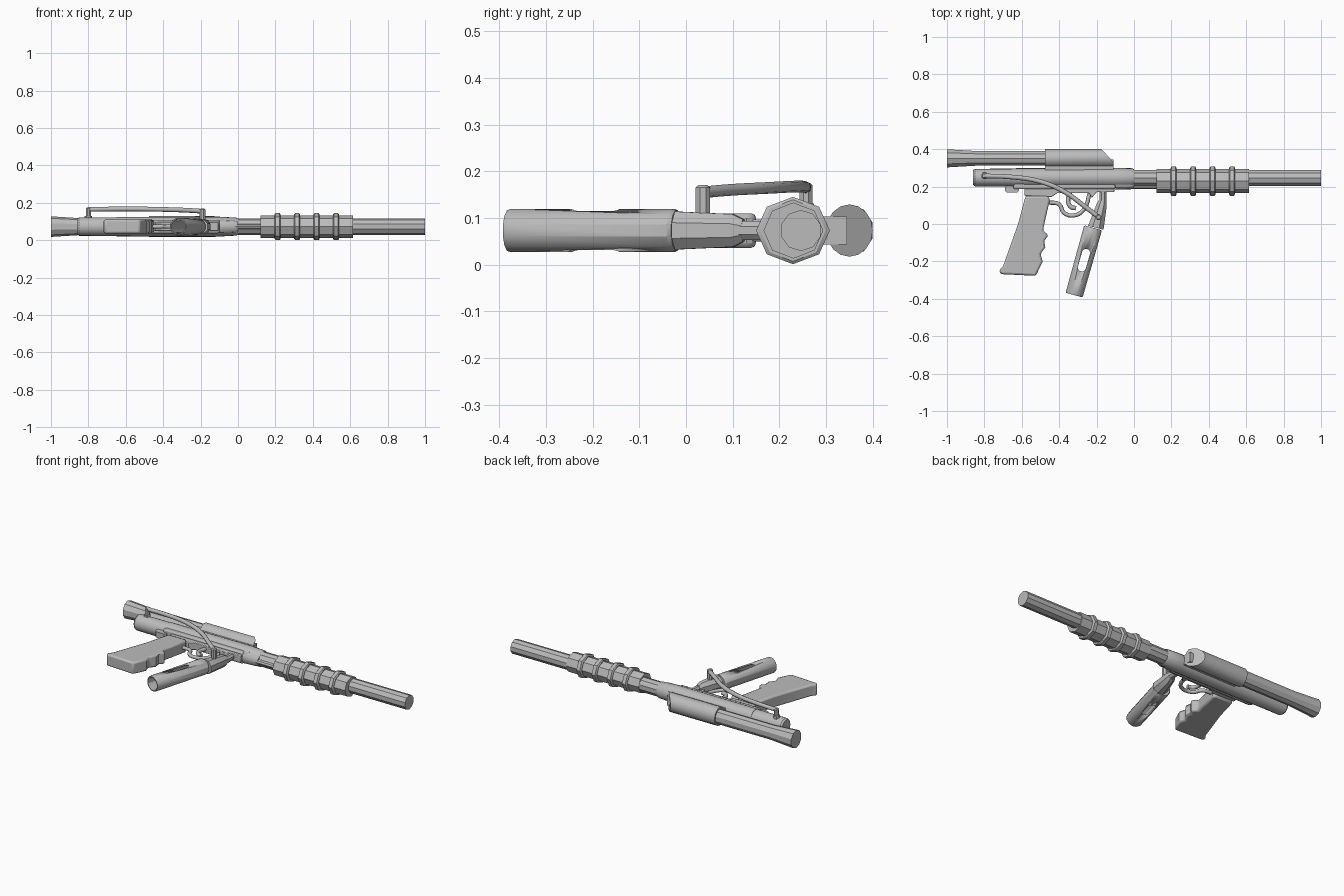
import bpy, math
from mathutils import Vector, Matrix

cube = bpy.data.objects.get("Cube")
if cube:
    bpy.data.objects.remove(cube, do_unlink=True)

grey = bpy.data.materials.new("plain grey")
grey.use_nodes = True
grey.diffuse_color = (0.5, 0.5, 0.5, 1)
grey.node_tree.nodes["Principled BSDF"].inputs["Base Color"].default_value = (0.5, 0.5, 0.5, 1)
MID = 0.073  # height of the centre plane


def make(name, verts, faces, matrix=Matrix(), bevel=0):
    me = bpy.data.meshes.new(name)
    me.from_pydata(verts, [], faces)
    me.transform(matrix)
    me.materials.append(grey)
    me.shade_smooth()
    me.set_sharp_from_angle(angle=math.radians(30))
    ob = bpy.data.objects.new(name, me)
    bpy.context.collection.objects.link(ob)
    if bevel:
        mod = ob.modifiers.new("soft edges", "BEVEL")
        mod.width, mod.segments, mod.limit_method = bevel, 2, "ANGLE"
        mod.angle_limit = math.radians(50)
    return ob


def loft(name, stations, n, start=(0, 0, MID), way=(1, 0, 0), turn=0.0):
    """Tube along a direction; stations are (distance, half width, half height)."""
    verts = []
    for s, w, h in stations:
        for i in range(n):
            a = 2 * math.pi * (i + turn) / n
            verts.append((s, w * math.cos(a), h * math.sin(a)))
    faces = [(k * n + i, k * n + (i + 1) % n, (k + 1) * n + (i + 1) % n, (k + 1) * n + i)
             for k in range(len(stations) - 1) for i in range(n)]
    faces = [f[::-1] for f in faces]
    last = (len(stations) - 1) * n
    faces += [tuple(range(n))[::-1], tuple(range(last, last + n))]
    for k, f in enumerate(faces):
        if len(f) == 4 and k < last:
            faces[k] = f[::-1]
    x = Vector(way).normalized()
    up = Vector((0, 0, 1)) if abs(x.z) < 0.9 else Vector((0, 1, 0))
    y = up.cross(x).normalized()
    m = Matrix((x, y, x.cross(y))).transposed().to_4x4()
    return make(name, verts, faces, Matrix.Translation(start) @ m)


def plate(name, outline, half, bevel=0.0, z=MID):
    """Outline in plan, thickened about a height."""
    n = len(outline)
    area = sum(outline[i - 1][0] * outline[i][1] - outline[i][0] * outline[i - 1][1] for i in range(n))
    if area < 0:
        outline = outline[::-1]
    verts = [(x, y, z + d) for d in (-half, half) for x, y in outline]
    faces = [tuple(range(n))[::-1], tuple(range(n, 2 * n))]
    faces += [(i, (i + 1) % n, n + (i + 1) % n, n + i) for i in range(n)]
    return make(name, verts, faces, bevel=bevel)


def pipe(name, points, radius, res=2):
    cu = bpy.data.curves.new(name, "CURVE")
    cu.dimensions = "3D"
    cu.bevel_depth, cu.bevel_resolution, cu.resolution_u = radius, res, 4
    cu.use_fill_caps = True
    sp = cu.splines.new("BEZIER")
    sp.bezier_points.add(len(points) - 1)
    for p, co in zip(sp.bezier_points, points):
        p.co = co
        p.handle_left_type = p.handle_right_type = "AUTO"
    cu.materials.append(grey)
    ob = bpy.data.objects.new(name, cu)
    bpy.context.collection.objects.link(ob)
    return ob


# Barrel, pump rod and receiver
loft("barrel", [(-0.02, .044, .044), (1, .044, .044)], 10, (0, .246, MID), turn=.5)
loft("pump_rod", [(-0.05, .018, .014), (.16, .018, .014)], 8, (0, .204, MID))
loft("receiver", [(-.65, .05, .052), (-.1, .052, .053), (-.01, .05, .048), (0, .044, .044)], 20, (0, .248, MID))
loft("rear_cap", [(-.86, .04, .042), (-.85, .047, .049), (-.65, .048, .05)], 20, (0, .248, MID))
loft("lower_receiver", [(-.1, .028, .038), (-.02, .026, .034), (0, .02, .026)], 12, (0, .211, MID))
plate("receiver_rail", [(-.645, .25), (-.645, .186), (-.1, .186), (-.1, .25)], .036, .008)

# Ribbed pump handle
loft("pump_handle", [(.12, .064, .06), (.615, .064, .06)], 8, (0, .23, MID))
for i in range(4):
    x = .212 + .104 * i
    loft(f"pump_rib_{i + 1}", [(x - .016, .07, .066), (x - .011, .079, .072), (x + .011, .079, .072),
                              (x + .016, .07, .066)], 8, (0, .229, MID))

# Side tube with its angled sleeve
loft("feed_tube", [(-1, .051, .055), (-.97, .049, .053), (-.84, .041, .045), (-.45, .041, .045)], 10,
     (0, .351, MID), turn=.5)
sleeve = loft("feed_sleeve", [(-.475, .05, .056), (-.11, .05, .056)], 16, (0, .35, MID))
for v in sleeve.data.vertices:
    if v.co.x > -.3:
        v.co.x -= max(0, v.co.y - .33) * .9
plate("sleeve_saddle", [(-.475, .345), (-.475, .27), (-.11, .27), (-.11, .345)], .03)

# Trigger frame and grip
plate("trigger_frame", [(-.585, .2), (-.585, .15), (-.44, .145), (-.41, .165), (-.24, .165), (-.225, .14),
                        (-.2, .17), (-.105, .17), (-.105, .2)], .024, .004)
plate("grip", [(-.58, .15), (-.62, 0), (-.70, -.225), (-.722, -.25), (-.712, -.268), (-.525, -.277),
               (-.488, -.2), (-.5, -.16), (-.474, -.125), (-.48, -.09), (-.457, -.06), (-.487, -.035),
               (-.475, .02), (-.45, .13), (-.46, .15)], .037, .012)
pipe("trigger_guard", [(-.46, .115, MID), (-.4, .105, MID), (-.375, .06, MID), (-.32, .046, MID),
                       (-.27, .075, MID), (-.235, .17, MID)], .011)
pipe("trigger", [(-.34, .18, MID), (-.352, .12, MID), (-.335, .09, MID), (-.31, .085, MID)], .012)
plate("rear_lug", [(-.69, .21), (-.69, .178), (-.68, .168), (-.625, .168), (-.615, .178), (-.615, .21)], .018)

# Hollow slotted foregrip
axis = Vector((-.27, -.963, 0)).normalized()
top = Vector((-.219, -.02, MID))
foregrip = loft("foregrip", [(0, .046, .044), (.008, .051, .048), (.365, .049, .048), (.374, .046, .045),
                             (.374, .04, .039), (.02, .04, .039)], 12, top, axis, .5)
side = Vector((-axis.y, axis.x, 0))
slot = []
for i in range(16):
    a = 2 * math.pi * (i + .5) / 16
    p = top + axis * (.18 + .022 * math.cos(a) + math.copysign(.04, math.cos(a))) + side * .022 * math.sin(a)
    slot.append((p.x, p.y))
cutter = plate("slot_cutter", slot, .1)
cutter.hide_render = True
cutter.hide_set(True)
cut = foregrip.modifiers.new("slot", "BOOLEAN")
cut.operation, cut.object, cut.solver = "DIFFERENCE", cutter, "EXACT"

# Gas adapter joining the foregrip to the frame
loft("gas_adapter", [(0, .046, .044), (.125, .03, .038), (.148, .022, .026)], 8, (-.204, -.02, MID), (.25, .97, 0), .5)
loft("adapter_neck", [(0, .02, .022), (.1, .02, .022)], 8, (-.165, .1, MID), (0, 1, 0), .5)

# Hose with end fittings
pipe("hose", [(-.8, .257, .165), (-.665, .252, .167), (-.505, .228, .167), (-.37, .171, .164),
              (-.265, .095, .16), (-.19, .038, .155)], .0125)
loft("rear_fitting", [(0, .015, .015), (.065, .015, .015), (.07, .01, .01)], 8, (-.8, .257, .105), (0, 0, 1), .5)
loft("front_fitting", [(0, .017, .017), (.065, .017, .017), (.07, .011, .011)], 8, (-.19, .036, .1), (0, 0, 1), .5)
loft("rear_fitting_nut", [(0, .02, .02), (.016, .02, .02)], 6, (-.8, .257, .115), (0, 0, 1))
